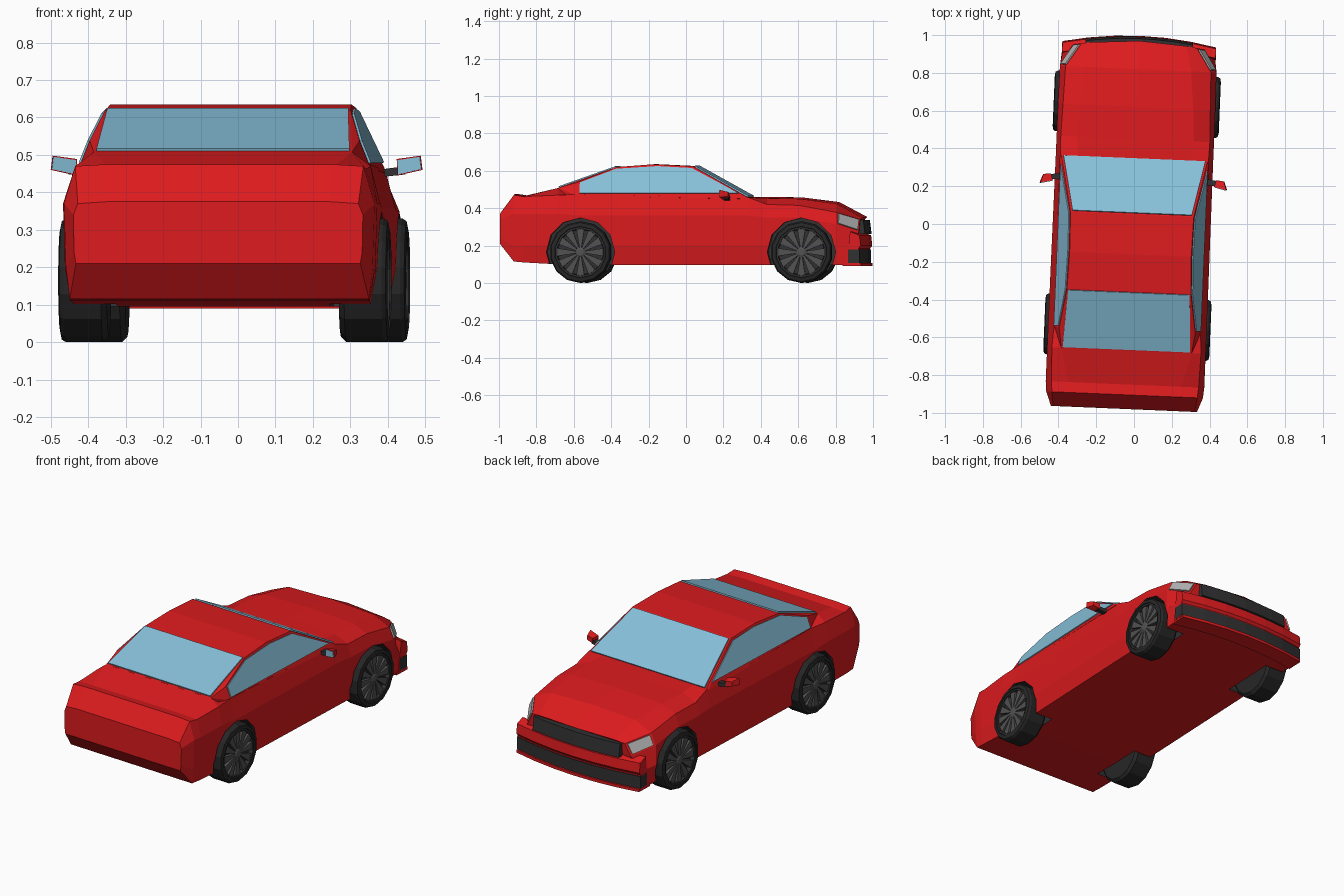
import bpy, bmesh
from math import sin, cos, pi
from mathutils import Matrix, Vector

if "Cube" in bpy.data.objects:
    bpy.data.objects.remove(bpy.data.objects["Cube"])

# The whole car sits slightly turned about z
PLACE = Matrix.Translation((-0.012, 0, 0)) @ Matrix.Rotation(-0.042, 4, 'Z')


def material(name, r, g, b):
    m = bpy.data.materials.new(name)
    m.diffuse_color = (r, g, b, 1)
    m.use_nodes = True
    m.node_tree.nodes["Principled BSDF"].inputs["Base Color"].default_value = m.diffuse_color
    return m


RED = material("paint", 0.72, 0.011, 0.013)
GLASS = material("glass", 0.24, 0.52, 0.69)
BLACK = material("rubber", 0.02, 0.02, 0.02)
DARK = material("trim", 0.03, 0.03, 0.032)
RIM = material("rim", 0.085, 0.085, 0.085)
LAMP = material("lamp", 0.45, 0.45, 0.45)


def finish(name, bm, mat):
    bmesh.ops.recalc_face_normals(bm, faces=bm.faces)
    bm.transform(PLACE)
    me = bpy.data.meshes.new(name)
    bm.to_mesh(me)
    bm.free()
    me.materials.append(mat)
    ob = bpy.data.objects.new(name, me)
    bpy.context.collection.objects.link(ob)
    return ob


def loft(bm, rings, closed=True):
    """Skin equal-length rings; returns the vertex rings."""
    vs = [[bm.verts.new(p) for p in r] for r in rings]
    n = len(vs[0])
    for a, b in zip(vs, vs[1:]):
        for i in range(n if closed else n - 1):
            j = (i + 1) % n
            bm.faces.new((a[i], a[j], b[j], b[i]))
    return vs


def panel(name, pts, mat, thick=0.012):
    bm = bmesh.new()
    bm.faces.new([bm.verts.new(p) for p in pts])
    ob = finish(name, bm, mat)
    mod = ob.modifiers.new("thickness", 'SOLIDIFY')
    mod.thickness, mod.offset = thick, 0
    return ob


def hull(name, pts, mat):
    bm = bmesh.new()
    for p in pts:
        bm.verts.new(p)
    bmesh.ops.convex_hull(bm, input=bm.verts)
    bmesh.ops.dissolve_limit(bm, angle_limit=0.02, verts=bm.verts, edges=bm.edges)
    return finish(name, bm, mat)


def curved_bar(name, profile, half, mat, n=6):
    """Sweep a closed (y, z) profile across the bowed nose."""
    bm = bmesh.new()
    xs = [half * (2 * i / n - 1) for i in range(n + 1)]
    vs = loft(bm, [[(x, y - 0.27 * x * x, z) for y, z in profile] for x in xs])
    bm.faces.new(vs[0])
    bm.faces.new(vs[-1])
    return finish(name, bm, mat)


def lathe(name, profile, cy, side, mat, n=14):
    """Turn an (r, x) profile about the wheel axle."""
    bm = bmesh.new()
    rings = [[(side * x, cy + r * sin(2 * pi * i / n), 0.165 + r * cos(2 * pi * i / n))
              for i in range(n)] for r, x in profile]
    vs = loft(bm, rings)
    bm.faces.new(vs[0])
    bm.faces.new(vs[-1])
    return finish(name, bm, mat)


# Body: sections y, then half-outline (x, z) from sill to bonnet, then centre z
S = [
    (-.98, .38, .21, .385, .24, .387, .34, .375, .37, .30, .375, .375),
    (-.905, .40, .115, .41, .20, .415, .37, .385, .47, .30, .475, .475),
    (-.85, .40, .11, .415, .20, .42, .37, .39, .462, .30, .466, .466),
    (-.67, .395, .10, .415, .20, .42, .37, .395, .47, .345, .508, .508),
    (-.55, .395, .095, .415, .20, .42, .36, .388, .475, .30, .475, .475),
    (.35, .395, .095, .415, .20, .417, .36, .392, .457, .30, .46, .46),
    (.45, .395, .095, .415, .20, .417, .35, .395, .42, .31, .453, .46),
    (.62, .395, .095, .415, .20, .417, .35, .39, .415, .30, .45, .458),
    (.82, .40, .095, .415, .20, .415, .315, .385, .378, .28, .423, .433),
    (.97, .405, .095, .40, .20, .34, .275, .305, .34, .25, .348, .353),
]


def half_section(s):
    k = 0.27 if s[0] > 0.9 else 0
    return [Vector((x, s[0] - k * x * x, z)) for x, z in zip(s[1:11:2], s[2:11:2])]


def flip(p):
    return Vector((-p[0], p[1], p[2]))


rings = []
for s in S:
    h = half_section(s)
    rings.append(h + [Vector((0, s[0], s[11]))] + [flip(p) for p in reversed(h)])
bm = bmesh.new()
vs = loft(bm, rings)
for r in (vs[0], vs[-1]):
    for i in range(4):
        bm.faces.new((r[i], r[i + 1], r[9 - i], r[10 - i]))
    bm.faces.new(r[4:7])
body = finish("body", bm, RED)

# Wheel arches cut from the body
FRONT, REAR = 0.635, -0.547
bm = bmesh.new()
for side in (-1, 1):
    for cy in (FRONT, REAR):
        v = loft(bm, [[(side * x, cy + .183 * sin(pi * i / 6), .165 + .183 * cos(pi * i / 6))
                       for i in range(12)] for x in (.285, .5)])
        bm.faces.new(v[0])
        bm.faces.new(v[1])
cutter = finish("wheel_arch_cutter", bm, DARK)
cutter.hide_render = True
cutter.display_type = 'WIRE'
mod = body.modifiers.new("arches", 'BOOLEAN')
mod.operation, mod.solver, mod.object = 'DIFFERENCE', 'EXACT', cutter
mod.material_mode = 'TRANSFER'


# Cabin shell
def side_pt(y, z, out=0.0):
    return Vector((.388 - .4 * (z - .47) + out, y, z))


shell = [side_pt(.335, .45), side_pt(.31, .47), side_pt(-.56, .465), side_pt(-.565, .538),
         side_pt(.05, .625), side_pt(-.16, .635), side_pt(-.357, .62),
         Vector((.345, -.672, .508)), Vector((.345, -.66, .46)), Vector((.388, .352, .455))]
hull("cabin", shell + [flip(p) for p in shell], RED)

# Windows
panel("windscreen", [(-.376, .346, .461), (.376, .346, .461), (.316, .058, .622), (-.316, .058, .622)], GLASS)
panel("rear_window", [(-.338, -.665, .512), (.338, -.665, .512), (.322, -.362, .619), (-.322, -.362, .619)], GLASS)
pane = [side_pt(y, z) for y, z in ((-.553, .478), (-.553, .536), (-.36, .609), (-.14, .623),
                                   (.045, .613), (.298, .478))]

# Headlight patch taken from the front corner of the body
a, b = half_section(S[-2]), half_section(S[-1])
quad = [a[2], a[3], b[3], b[2]]
mid = sum(quad, Vector()) / 4
lamp = [mid + (p - mid) * 0.84 for p in quad]

for side, tag in ((1, "right"), (-1, "left")):
    def m(pts):
        return [p if side > 0 else flip(p) for p in map(Vector, pts)]
    panel("side_window_" + tag, m(pane), GLASS)
    panel("headlight_" + tag, m(lamp), LAMP, 0.016)
    # Door mirror: housing, reflector and arm
    hull("mirror_housing_" + tag, m([(.43, .215, .445), (.497, .20, .46), (.492, .20, .498), (.427, .215, .489),
                                     (.44, .25, .452), (.48, .245, .462), (.478, .245, .487), (.438, .25, .482)]), RED)
    panel("mirror_glass_" + tag, m([(.432, .214, .448), (.494, .20, .462), (.49, .20, .495), (.43, .214, .486)]), GLASS, 0.006)
    hull("mirror_arm_" + tag, m([(.375, y, z) for y in (.22, .255) for z in (.44, .46)] +
                                [(.45, y, z) for y in (.22, .245) for z in (.448, .47)]), DARK)

    for cy, end in ((FRONT, "front"), (REAR, "rear")):
        n = end + "_" + tag
        lathe("tyre_" + n, [(.10, .31), (.150, .31), (.165, .325), (.165, .425), (.158, .436),
                            (.138, .44), (.132, .425), (.132, .40)], cy, side, BLACK)
        lathe("rim_" + n, [(.134, .40), (.136, .436), (.126, .436), (.122, .412), (.02, .412)], cy, side, DARK)
        lathe("hub_" + n, [(.026, .40), (.026, .43), (.018, .434)], cy, side, RIM, 10)
        # Spokes
        bm = bmesh.new()
        for i in range(12):
            q = 2 * pi * i / 12
            u, t = Vector((0, sin(q), cos(q))), Vector((0, cos(q), -sin(q)))
            c = Vector((0, cy, .165))
            v = loft(bm, [[c + u * r + t * w * e + Vector((side * x, 0, 0))
                           for e, x in ((-1, .41), (-1, .43), (1, .43), (1, .41))]
                          for r, w in ((.02, .005), (.128, .022))])
            bm.faces.new(v[0])
            bm.faces.new(v[1])
        finish("spokes_" + n, bm, RIM)

# Nose: bumper, grille, lower intake and lip
curved_bar("front_bumper", [(.92, .10), (.985, .10), (.985, .185), (.996, .20), (.99, .255), (.94, .275)], .407, RED)
curved_bar("grille", [(.93, .262), (.992, .262), (.982, .338), (.93, .338)], .285, DARK)
curved_bar("lower_intake", [(.93, .108), (.99, .108), (.99, .178), (.93, .178)], .408, DARK)
curved_bar("front_lip", [(.90, .09), (.997, .09), (.997, .106), (.90, .106)], .405, RED)
